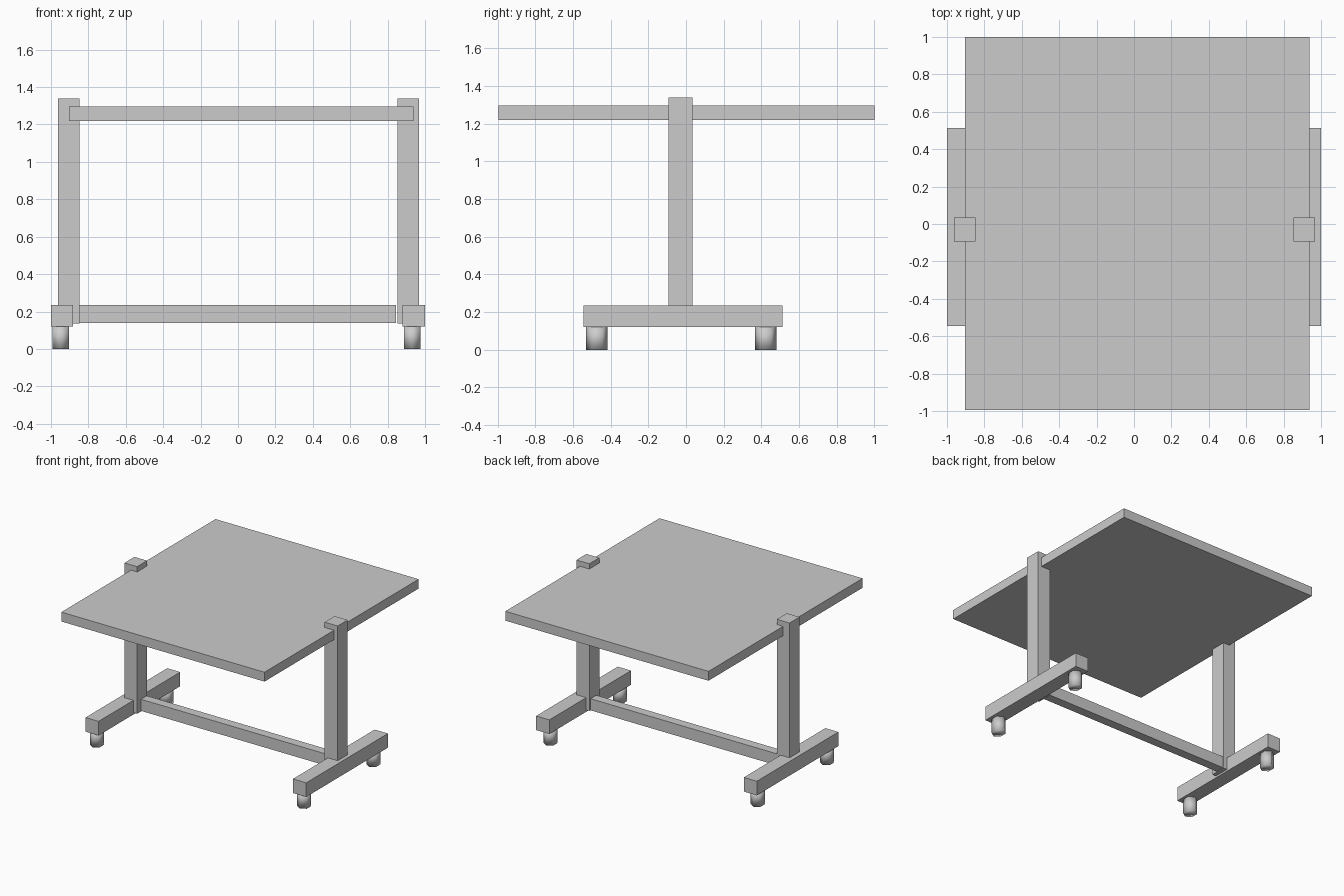
import bpy

cube = bpy.data.objects.get("Cube")
if cube:
    bpy.data.objects.remove(cube, do_unlink=True)

grey = bpy.data.materials.new("plain grey")
grey.use_nodes = True
grey.diffuse_color = (0.6, 0.6, 0.6, 1)
grey.node_tree.nodes["Principled BSDF"].inputs["Base Color"].default_value = (0.6, 0.6, 0.6, 1)


def box(name, xs, ys, zs):
    """Box spanning the given ranges on each axis."""
    spans = (xs, ys, zs)
    bpy.ops.mesh.primitive_cube_add(size=1, location=[sum(s) / 2 for s in spans])
    ob = bpy.context.object
    ob.name = name
    ob.scale = [s[1] - s[0] for s in spans]
    bpy.ops.object.transform_apply(location=False, rotation=False, scale=True)
    ob.data.materials.append(grey)


def caster(name, x, y):
    """Six-sided soft-shaded caster, slightly narrow across the foot."""
    height = 0.12
    bpy.ops.mesh.primitive_cylinder_add(vertices=6, radius=0.0575, depth=height,
                                        location=(x, y, height / 2))
    ob = bpy.context.object
    ob.name = name
    ob.scale.x = 0.88
    bpy.ops.object.transform_apply(location=False, rotation=False, scale=True)
    bpy.ops.object.shade_smooth()
    ob.data.materials.append(grey)


# Top and lower rail
box("table_top", (-0.904, 0.937), (-0.995, 1.0), (1.22, 1.297))
box("cross_rail", (-0.85, 0.845), (-0.045, 0.03), (0.14, 0.235))

# Posts, feet and casters on each side
for side, post_x, foot_x, caster_x in (
    ("right", (-0.963, -0.848), (-1.0, -0.882), -0.947),
    ("left", (0.852, 0.969), (0.88, 1.0), 0.931),
):
    box(side + "_post", post_x, (-0.094, 0.035), (0.135, 1.34))
    box(side + "_foot", foot_x, (-0.545, 0.512), (0.12, 0.236))
    for end, y in (("front", -0.473), ("back", 0.423)):
        caster(f"{end}_{side}_caster", caster_x, y)
